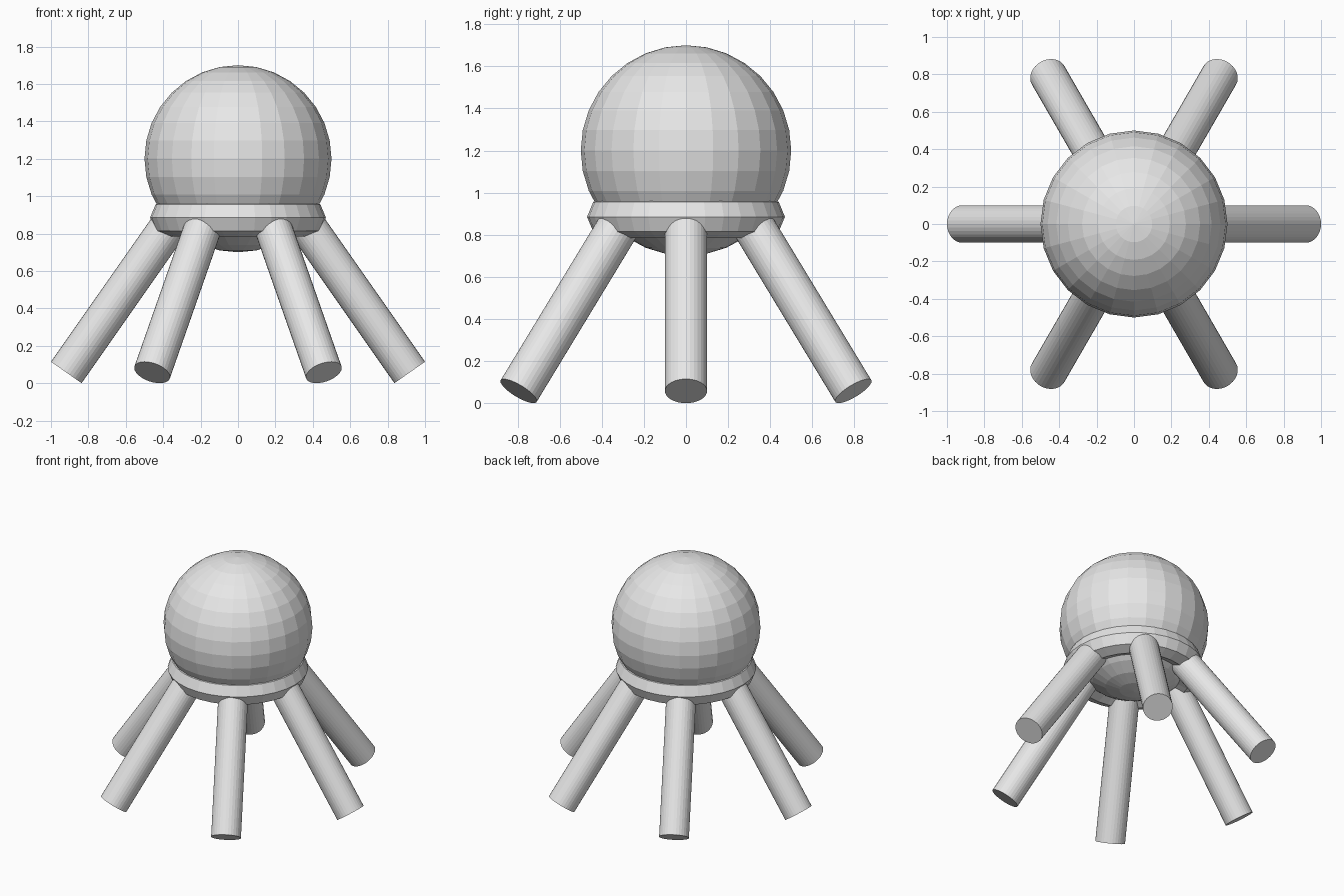
import bpy, math
from mathutils import Vector

if "Cube" in bpy.data.objects:
    bpy.data.objects.remove(bpy.data.objects["Cube"])

grey = bpy.data.materials.new("light_grey")
grey.diffuse_color = (0.8, 0.8, 0.8, 1)
grey.use_nodes = True
grey.node_tree.nodes["Principled BSDF"].inputs["Base Color"].default_value = grey.diffuse_color


def finish(name):
    ob = bpy.context.object
    ob.name = name
    ob.data.materials.append(grey)
    return ob


# Faceted globe
bpy.ops.mesh.primitive_uv_sphere_add(segments=24, ring_count=16, radius=0.5,
                                     location=(0, 0, 1.2))
finish("globe")

# Collar ring with an eight-sided section
bpy.ops.mesh.primitive_torus_add(major_radius=0.37, minor_radius=0.1,
                                 major_segments=32, minor_segments=8,
                                 location=(0, 0, 0.885))
finish("collar_ring")

# Six splayed legs, tilted 35 degrees from vertical
TILT, LENGTH, RADIUS = math.radians(35), 1.0, 0.1
for i in range(6):
    a = math.radians(60 * i)
    out = Vector((math.cos(a), math.sin(a), 0))
    up = Vector((0, 0, math.cos(TILT))) - out * math.sin(TILT)
    foot = out * (1 - RADIUS * math.cos(TILT)) + Vector((0, 0, RADIUS * math.sin(TILT)))
    bpy.ops.mesh.primitive_cylinder_add(vertices=32, radius=RADIUS, depth=LENGTH,
                                        location=foot + up * LENGTH / 2,
                                        rotation=(0, -TILT, a))
    finish(f"leg_{i + 1}")
